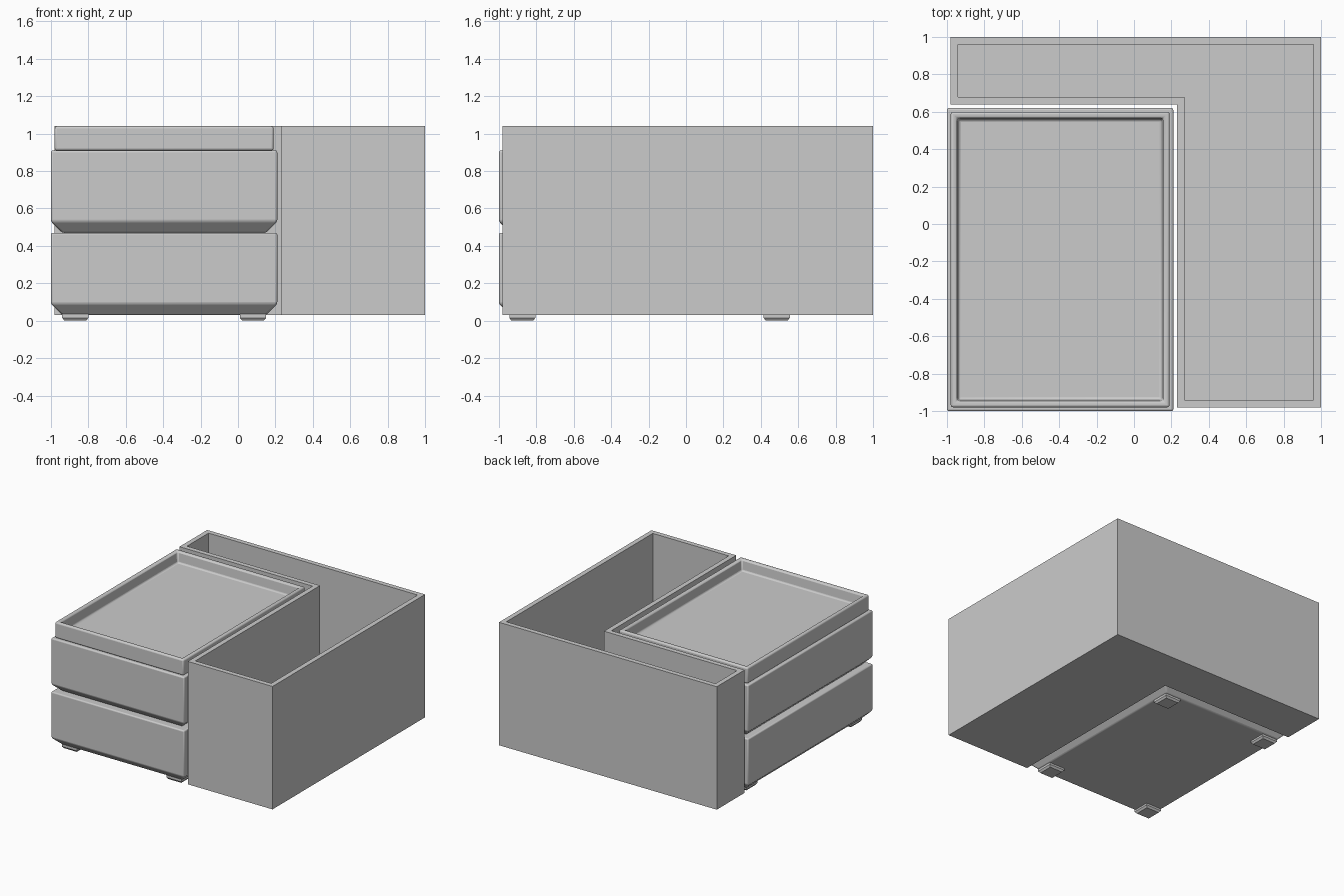
import bpy
import bmesh

cube = bpy.data.objects.get("Cube")
if cube:
    bpy.data.objects.remove(cube, do_unlink=True)

# Single grey plastic
GREY = (0.6, 0.6, 0.6, 1.0)
grey = bpy.data.materials.new("grey_plastic")
grey.use_nodes = True
grey.diffuse_color = GREY
grey.node_tree.nodes["Principled BSDF"].inputs["Base Color"].default_value = GREY


def rect(x0, x1, y0, y1, inset=0.0):
    """Counter-clockwise rectangle, shrunk by inset."""
    x0, x1, y0, y1 = x0 + inset, x1 - inset, y0 + inset, y1 - inset
    return [(x0, y0), (x1, y0), (x1, y1), (x0, y1)]


def l_outline(t):
    """L-shaped outline, shrunk by t."""
    left, right, front, back = -0.98 + t, 1 - t, -0.98 + t, 1 - t
    notch_x, notch_y = 0.23 + t, 0.64 + t
    return [(left, back), (left, notch_y), (notch_x, notch_y),
            (notch_x, front), (right, front), (right, back)]


def stack(name, layers, bevel=0.0):
    """Join successive (outline, z) loops and cap both ends."""
    bm = bmesh.new()
    loops = [[bm.verts.new((x, y, z)) for x, y in outline] for outline, z in layers]
    for a, b in zip(loops, loops[1:]):
        for i in range(len(a)):
            j = (i + 1) % len(a)
            bm.faces.new((a[i], a[j], b[j], b[i]))
    bm.faces.new(loops[0][::-1])
    bm.faces.new(loops[-1])
    bmesh.ops.recalc_face_normals(bm, faces=bm.faces)
    mesh = bpy.data.meshes.new(name)
    bm.to_mesh(mesh)
    bm.free()
    mesh.materials.append(grey)
    obj = bpy.data.objects.new(name, mesh)
    bpy.context.collection.objects.link(obj)
    if bevel:
        mod = obj.modifiers.new("rounded_edges", "BEVEL")
        mod.width = bevel
        mod.segments = 3
        mod.limit_method = "ANGLE"
        bpy.ops.object.select_all(action="DESELECT")
        obj.select_set(True)
        bpy.context.view_layer.objects.active = obj
        bpy.ops.object.shade_smooth_by_angle()
    return obj


# Open L-shaped bin wrapping the back and one side
stack("corner_bin", [(l_outline(0), 0.03), (l_outline(0), 1.04),
                     (l_outline(0.04), 1.04), (l_outline(0.04), 0.07)])

# Two stacked boxes, each tapered at its base
BOX = (-1.0, 0.21, -1.0, 0.62)
for name, z in (("lower_box", 0.03), ("upper_box", 0.47)):
    stack(name, [(rect(*BOX, 0.06), z), (rect(*BOX), z + 0.06),
                 (rect(*BOX), z + 0.44)], bevel=0.01)

# Shallow tray with a raised rounded rim
TRAY = (-0.98, 0.19, -0.98, 0.60)
stack("top_tray", [(rect(*TRAY), 0.91), (rect(*TRAY), 1.04),
                   (rect(*TRAY, 0.033), 1.04), (rect(*TRAY, 0.042), 0.95)], bevel=0.012)

# Four small feet under the boxes
for side, x in (("right", -0.94), ("left", 0.01)):
    for end, y in (("front", -0.945), ("back", 0.415)):
        foot = (x, x + 0.14, y, y + 0.14)
        stack(f"{end}_{side}_foot", [(rect(*foot, 0.012), 0.0),
                                     (rect(*foot), 0.015), (rect(*foot), 0.035)])
